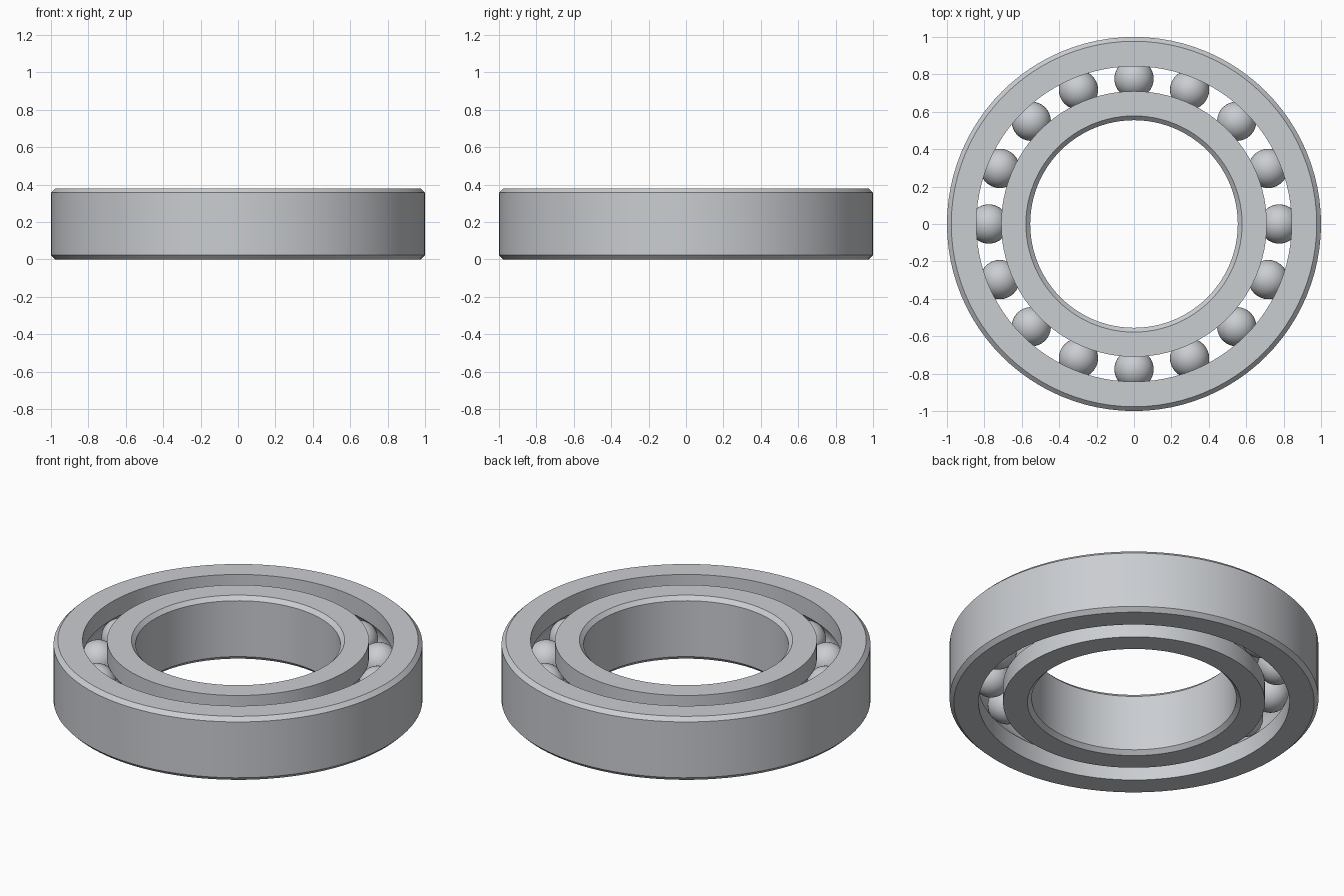
import bpy
import bmesh
from math import sin, cos, asin, pi, radians, tau

HEIGHT = 0.38
MID = HEIGHT / 2
BORE, INNER_RIM, OUTER_RIM, OUTSIDE = 0.555, 0.71, 0.843, 1.0
PITCH = (INNER_RIM + OUTER_RIM) / 2
BALL_RADIUS = 0.105
GROOVE_RADIUS = 0.106
CHAMFER = 0.023
BALLS = 16
SEGMENTS = 96

cube = bpy.data.objects.get("Cube")
if cube:
    bpy.data.objects.remove(cube, do_unlink=True)

# Polished steel colour
steel = bpy.data.materials.new("steel grey")
steel.use_nodes = True
colour = (0.59, 0.61, 0.64, 1.0)
steel.diffuse_color = colour
steel.node_tree.nodes["Principled BSDF"].inputs["Base Color"].default_value = colour


def add_object(name, bm):
    mesh = bpy.data.meshes.new(name)
    bm.to_mesh(mesh)
    bm.free()
    mesh.materials.append(steel)
    obj = bpy.data.objects.new(name, mesh)
    bpy.context.collection.objects.link(obj)
    bpy.ops.object.select_all(action="DESELECT")
    obj.select_set(True)
    bpy.context.view_layer.objects.active = obj
    bpy.ops.object.shade_smooth_by_angle(angle=radians(30))
    return obj


def race_profile(rim, wall):
    """Section of a race: chamfered wall on one side, ball groove on the other."""
    side = 1 if wall > rim else -1
    half = asin(0) + (pi / 2 - asin((rim - PITCH) * side / GROOVE_RADIUS))
    points = [(rim, 0)]
    steps = 10
    for i in range(steps + 1):
        a = -half + 2 * half * i / steps
        points.append((PITCH + side * GROOVE_RADIUS * cos(a), MID + GROOVE_RADIUS * sin(a)))
    points += [(rim, HEIGHT), (wall - side * CHAMFER, HEIGHT), (wall, HEIGHT - CHAMFER),
               (wall, CHAMFER), (wall - side * CHAMFER, 0)]
    return points


def add_race(name, rim, wall):
    bm = bmesh.new()
    profile = race_profile(rim, wall)
    rings = []
    for s in range(SEGMENTS):
        a = tau * s / SEGMENTS
        rings.append([bm.verts.new((r * cos(a), r * sin(a), z)) for r, z in profile])
    count = len(profile)
    for s in range(SEGMENTS):
        here, ahead = rings[s], rings[(s + 1) % SEGMENTS]
        for i in range(count):
            j = (i + 1) % count
            bm.faces.new((here[i], ahead[i], ahead[j], here[j]))
    bmesh.ops.recalc_face_normals(bm, faces=bm.faces)
    return add_object(name, bm)


# Inner and outer races
add_race("inner_race", INNER_RIM, BORE)
add_race("outer_race", OUTER_RIM, OUTSIDE)

# Rolling balls
first = None
for n in range(BALLS):
    angle = tau * n / BALLS
    if first is None:
        bm = bmesh.new()
        bmesh.ops.create_uvsphere(bm, u_segments=32, v_segments=20, radius=BALL_RADIUS)
        ball = first = add_object("ball_1", bm)
    else:
        ball = bpy.data.objects.new(f"ball_{n + 1}", first.data)
        bpy.context.collection.objects.link(ball)
    ball.location = (PITCH * cos(angle), PITCH * sin(angle), MID)
    ball.rotation_euler.z = angle
